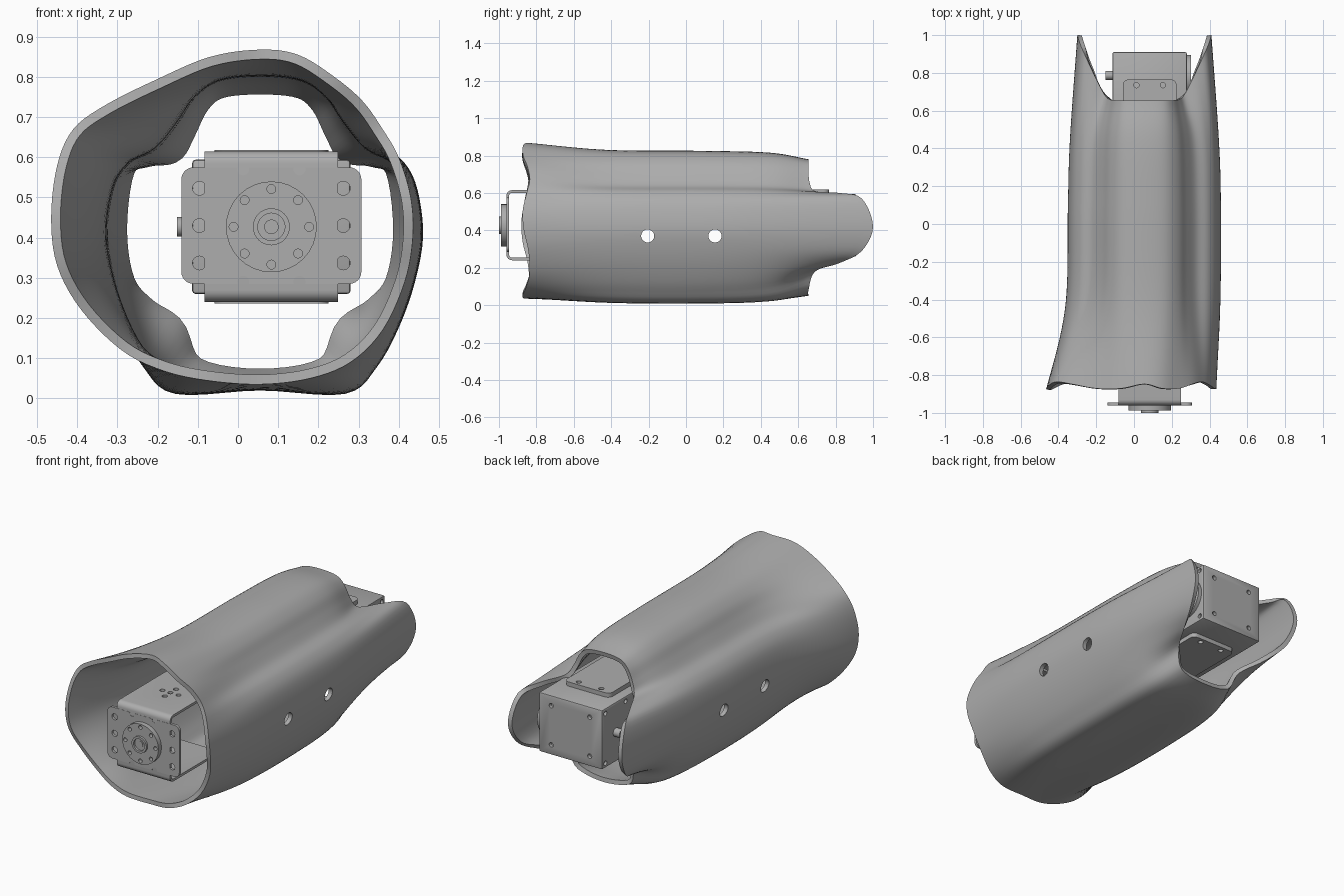
import bpy
import bmesh
from math import sin, cos, pi, radians
from mathutils import Vector, Matrix

cube = bpy.data.objects.get("Cube")
if cube:
    bpy.data.objects.remove(cube)


def make_material(name, grey):
    mat = bpy.data.materials.new(name)
    mat.use_nodes = True
    colour = (grey, grey, grey, 1)
    mat.diffuse_color = colour
    mat.node_tree.nodes["Principled BSDF"].inputs["Base Color"].default_value = colour
    return mat


GREY = make_material("plain_grey", 0.42)
MID_X, MID_Z = 0.083, 0.427      # axis shared by servo and bracket
TURN = {"X": Matrix.Rotation(pi / 2, 4, "Y"),
        "Y": Matrix.Rotation(pi / 2, 4, "X"),
        "Z": Matrix()}


def finish(name, bm):
    mesh = bpy.data.meshes.new(name)
    bm.to_mesh(mesh)
    bm.free()
    mesh.materials.append(GREY)
    obj = bpy.data.objects.new(name, mesh)
    bpy.context.collection.objects.link(obj)
    return obj


def activate(obj):
    bpy.ops.object.select_all(action="DESELECT")
    obj.select_set(True)
    bpy.context.view_layer.objects.active = obj


def smooth(obj, angle=30):
    activate(obj)
    bpy.ops.object.shade_smooth_by_angle(angle=radians(angle))


def add_cylinder(bm, centre, radius, depth, axis, sides=32):
    bmesh.ops.create_cone(bm, cap_ends=True, segments=sides, radius1=radius,
                          radius2=radius, depth=depth,
                          matrix=Matrix.Translation(centre) @ TURN[axis])


def cylinder(name, centre, radius, depth, axis):
    bm = bmesh.new()
    add_cylinder(bm, centre, radius, depth, axis)
    obj = finish(name, bm)
    smooth(obj)
    return obj


def prism(name, outline, step):
    """Extrude a closed outline of 3D points along a vector."""
    bm = bmesh.new()
    face = bm.faces.new([bm.verts.new(p) for p in outline])
    new = bmesh.ops.extrude_face_region(bm, geom=[face])["geom"]
    verts = [v for v in new if isinstance(v, bmesh.types.BMVert)]
    bmesh.ops.translate(bm, vec=step, verts=verts)
    bmesh.ops.recalc_face_normals(bm, faces=bm.faces)
    return finish(name, bm)


def arc(cu, cv, radius, start, end, steps=6):
    angles = [radians(start + (end - start) * i / steps) for i in range(steps + 1)]
    return [(cu + radius * cos(a), cv + radius * sin(a)) for a in angles]


def round_rect(cu, cv, half_u, half_v, r):
    corners = [(1, 1, 0), (-1, 1, 90), (-1, -1, 180), (1, -1, 270)]
    return [p for su, sv, a in corners
            for p in arc(cu + su * (half_u - r), cv + sv * (half_v - r), r, a, a + 90)]


def drill(obj, holes, axis, depth):
    """Cut round holes given as (centre, radius)."""
    bm = bmesh.new()
    for centre, radius in holes:
        add_cylinder(bm, centre, radius, depth, axis, 20)
    cutter = finish("hole_cutter", bm)
    cutter.hide_render = True
    activate(obj)
    mod = obj.modifiers.new("holes", "BOOLEAN")
    mod.operation, mod.solver, mod.object = "DIFFERENCE", "EXACT", cutter
    bpy.ops.object.modifier_apply(modifier=mod.name)
    bpy.data.objects.remove(cutter)


def spline(points, steps, closed=False):
    """Catmull-Rom curve through the points."""
    n = len(points)
    if closed:
        pts = [points[-1]] + points + points[:2]
    else:
        pts = [2 * points[0] - points[1]] + points + [2 * points[-1] - points[-2]]
    out = []
    for k in range(n if closed else n - 1):
        a, b, c, d = pts[k:k + 4]
        for s in range(steps):
            t = s / steps
            out.append(0.5 * (2 * b + (c - a) * t + (2 * a - 5 * b + 4 * c - d) * t ** 2
                              + (3 * b - a - 3 * c + d) * t ** 3))
    return out if closed else out + [points[-1]]


# Shell: lengthwise lines from the flared front rim to the winged rear rim
SHELL_X = 0.055
front = [(.055, .868), (.15, .855), (.24, .80), (.31, .74), (.36, .67), (.40, .60),
         (.43, .50), (.435, .40), (.415, .29), (.36, .17), (.28, .09), (.18, .05),
         (.055, .035), (-.08, .045), (-.19, .07), (-.29, .12), (-.39, .22), (-.45, .33),
         (-.465, .45), (-.45, .58), (-.41, .67), (-.33, .73), (-.2, .795), (-.07, .85)]
middle = [(0, .825), (.11, .812), (.18, .765), (.225, .70), (.275, .64), (.34, .605),
          (.385, .54), (.405, .42), (.39, .31), (.35, .19), (.29, .08), (.21, .012),
          (0, .02)]
rear = [(0, .655, .78), (.10, .655, .77), (.15, .655, .73), (.185, .66, .66),
        (.215, .69, .61), (.28, .82, .60), (.335, .94, .57), (.355, 1, .42),
        (.335, .94, .29), (.28, .82, .225), (.21, .69, .18), (.16, .655, .08),
        (0, .655, .05)]

lines = []
for k, (fx, fz) in enumerate(front):
    side, m = (1, k) if k <= 12 else (-1, 24 - k)
    wave = cos(2 * pi * 5 * (m - 1.5) / 24)
    a = Vector((fx, -.855 - .02 * wave, fz))
    mid = Vector((SHELL_X + side * middle[m][0], .1, middle[m][1]))
    end = Vector((SHELL_X + side * rear[m][0], rear[m][1], rear[m][2]))
    neck = mid.lerp(a, .12)
    neck.y = -.42
    tail = mid.lerp(end, .22)
    tail.y = .45
    lines.append(spline([a, neck, mid, tail, end], 10))

rings = [spline(list(ring), 5, closed=True) for ring in zip(*lines)]
bm = bmesh.new()
grid = [[bm.verts.new(p) for p in ring] for ring in rings]
for lower, upper in zip(grid, grid[1:]):
    for i in range(len(lower)):
        j = (i + 1) % len(lower)
        bm.faces.new((lower[i], lower[j], upper[j], upper[i]))
shell = finish("forearm_shell", bm)
activate(shell)
wall = shell.modifiers.new("wall", "SOLIDIFY")
wall.thickness, wall.offset = 0.024, -1
bpy.ops.object.modifier_apply(modifier=wall.name)
drill(shell, [((0, y, .37), .035) for y in (-.205, .155)], "X", 3)
smooth(shell, 40)

# Front bracket: bent channel plus wide face plate
outer = arc(-.93, .585, .03, 90, 180) + arc(-.93, .27, .03, 180, 270)
inner = arc(-.93, .27, .016, 270, 180) + arc(-.93, .585, .016, 180, 90)
back = -.52
profile = [(back, .615)] + outer + [(back, .24), (back, .254)] + inner + [(back, .601)]
channel = prism("bracket_channel", [(-.083, y, z) for y, z in profile], (.332, 0, 0))
drill(channel, [((MID_X + dx, -.72 + dy, MID_Z), .014) for dx, dy in
                ((0, 0), (.05, 0), (-.05, 0), (0, .05), (0, -.05))], "Z", 1)
smooth(channel)

plate = prism("bracket_face_plate",
              [(x, -.961, z) for x, z in round_rect(MID_X, .43, .224, .145, .03)],
              (0, .015, 0))
holes = [((MID_X + sx * .179, -.955, .43 + dz), .017)
         for sx in (-1, 1) for dz in (-.093, 0, .093)]
holes += [((MID_X + sx * .07, -.955, .43 + sz * .14), .015)
          for sx in (-1, 1) for sz in (-1, 1)]
drill(plate, holes, "Y", .06)
smooth(plate)

# Horn: stepped disc with a ring of holes and a hollow hub
horn = cylinder("front_horn", (MID_X, -.97, MID_Z), .113, .036, "Y")
ring_holes = [((MID_X + .094 * cos(i * pi / 4), -.985, MID_Z + .094 * sin(i * pi / 4)), .011)
              for i in range(8)]
drill(horn, ring_holes, "Y", .04)
smooth(horn)
hub = cylinder("front_horn_hub", (MID_X, -.985, MID_Z), .046, .03, "Y")
drill(hub, [((MID_X, -1, MID_Z), .034)], "Y", .03)
smooth(hub)
cylinder("front_horn_bolt", (MID_X, -.982, MID_Z), .018, .02, "Y")

# Rear servo: bevelled box with screw holes
bm = bmesh.new()
bmesh.ops.create_cube(bm, size=1, matrix=Matrix.Translation((MID_X, .61, MID_Z))
                      @ Matrix.Diagonal((.394, .6, .334, 1)))
bmesh.ops.bevel(bm, geom=bm.edges[:], offset=.008, segments=2, affect="EDGES", profile=.5)
servo = finish("servo_body", bm)
drill(servo, [((MID_X + sx * .12, .91, MID_Z + sz * .11), .013)
              for sx in (-1, 1) for sz in (-1, 1)], "Y", .04)
drill(servo, [((MID_X + sx * .197, y, MID_Z + sz * .14), .013)
              for sx in (-1, 1) for sz in (-1, 1) for y in (.7, .88)], "X", .03)
smooth(servo)

# Servo output disc and opposite shaft stub
cylinder("servo_output_disc", (.29, .785, MID_Z), .11, .022, "X")
cylinder("servo_shaft_stub", (-.13, .787, MID_Z), .024, .044, "X")

# Mounting plates above and below the servo
for name, z in (("upper_mount_plate", .594), ("lower_mount_plate", .236)):
    mount = prism(name, [(x, y, z) for x, y in round_rect(MID_X, .56, .142, .205, .03)],
                  (0, 0, .024))
    drill(mount, [((MID_X + sx * .07, y, z), .014)
                  for sx in (-1, 1) for y in (.39, .735)], "Z", .1)
    smooth(mount)
